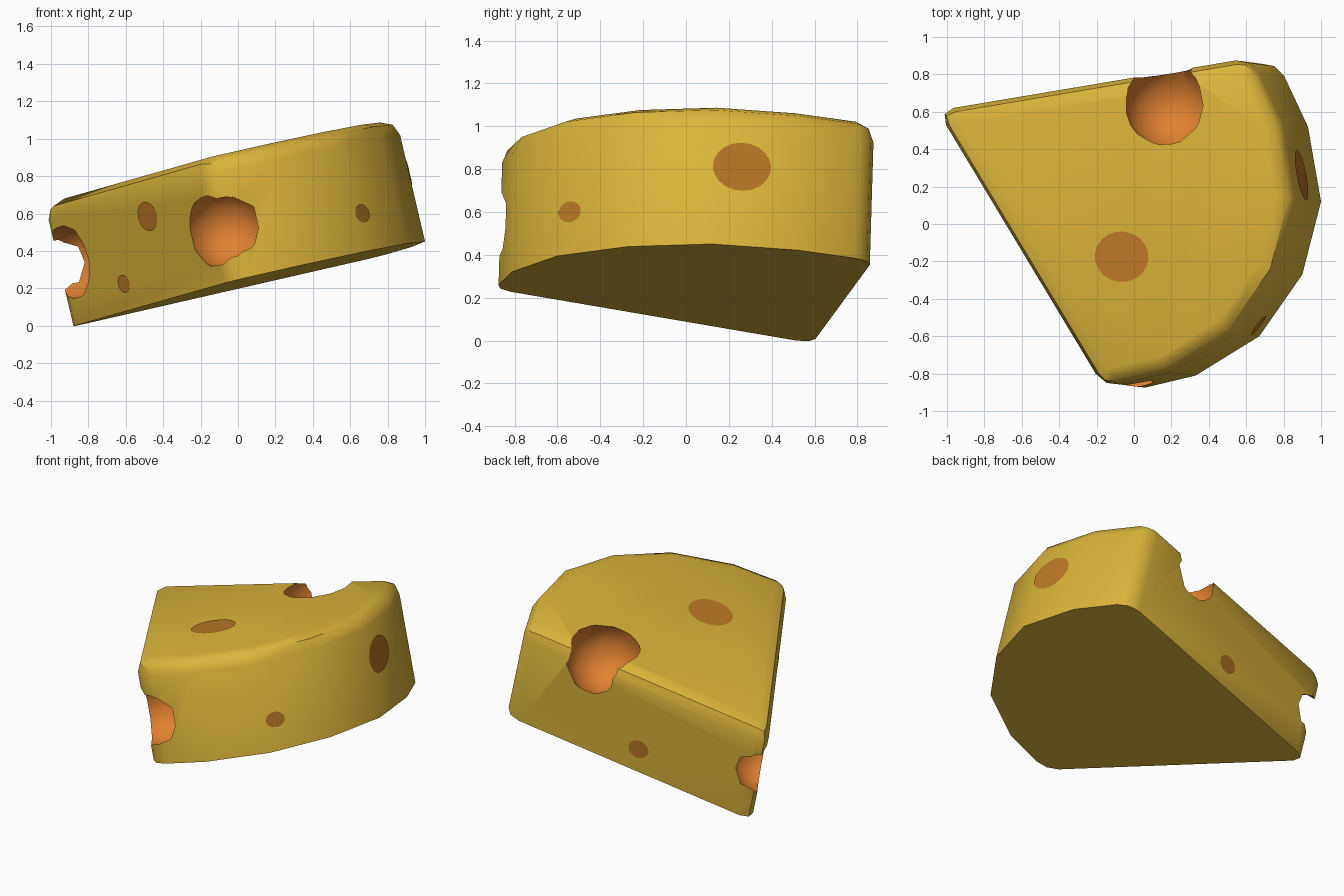
import bpy, bmesh, math
from mathutils import Vector
from mathutils.bvhtree import BVHTree

if "Cube" in bpy.data.objects:
    bpy.data.objects.remove(bpy.data.objects["Cube"])


def material(name, rgb):
    m = bpy.data.materials.new(name)
    m.diffuse_color = (*rgb, 1)
    m.use_nodes = True
    m.node_tree.nodes["Principled BSDF"].inputs["Base Color"].default_value = m.diffuse_color
    return m


CHEESE = material("cheese yellow", (0.71, 0.46, 0.043))
INSIDE = material("hole orange", (0.75, 0.22, 0.03))
SPOT = material("spot brown", (0.49, 0.185, 0.018))

# tilted base plane: z = SX * (x + .87) + SY * (y - .55)
SX, SY, THICK = 0.234, -0.03, 0.675
UP = Vector((-SX, -SY, 1)).normalized()


def base(x, y):
    return Vector((x, y, SX * (x + 0.87) + SY * (y - 0.55)))


def add_object(name, bm, mats):
    bmesh.ops.recalc_face_normals(bm, faces=bm.faces)
    me = bpy.data.meshes.new(name)
    bm.to_mesh(me)
    ob = bpy.data.objects.new(name, me)
    bpy.context.collection.objects.link(ob)
    for m in mats:
        me.materials.append(m)
    return ob


def activate(ob):
    bpy.ops.object.select_all(action='DESELECT')
    ob.select_set(True)
    bpy.context.view_layer.objects.active = ob


# wedge body: three sharp corners plus a faceted rind arc
outline = [(-0.918, 0.589), (-0.025, -0.895), (0.33, -0.81), (0.67, -0.60),
           (0.90, -0.27), (1.0, 0.12), (0.93, 0.52), (0.765, 0.872)]
corners = (0, 1, 7)
bm = bmesh.new()
low = [bm.verts.new(base(*p)) for p in outline]
high = [bm.verts.new(base(*p) + UP * THICK) for p in outline]
n = len(outline)
bm.faces.new(low[::-1])
bm.faces.new(high)
for i in range(n):
    j = (i + 1) % n
    bm.faces.new((low[i], low[j], high[j], high[i]))
edges = [bm.edges.get((high[i], high[(i + 1) % n])) for i in range(n)]
edges += [bm.edges.get((low[i], high[i])) for i in corners]
bmesh.ops.bevel(bm, geom=edges, offset=0.09, segments=2, profile=0.5,
                affect='EDGES', clamp_overlap=False)
bmesh.ops.recalc_face_normals(bm, faces=bm.faces)
bvh = BVHTree.FromBMesh(bm)
body = add_object("cheese_wedge", bm, [CHEESE, INSIDE])
bm.free()

# spherical holes carved from the edges
for centre, r in (((0.185, 0.635, 0.83), 0.247),
                  ((-0.07, -0.73, 0.52), 0.222),
                  ((-0.905, 0.45, 0.34), 0.205)):
    sb = bmesh.new()
    bmesh.ops.create_icosphere(sb, subdivisions=2, radius=r)
    bmesh.ops.translate(sb, verts=sb.verts, vec=centre)
    for f in sb.faces:
        f.material_index = 1
    cutter = add_object("hole_cutter", sb, [CHEESE, INSIDE])
    sb.free()
    cutter.hide_render = True
    mod = body.modifiers.new("hole", 'BOOLEAN')
    mod.operation = 'DIFFERENCE'
    mod.solver = 'EXACT'
    mod.object = cutter
    activate(body)
    bpy.ops.object.modifier_apply(modifier=mod.name)
    bpy.data.objects.remove(cutter)

activate(body)
bpy.ops.object.shade_smooth_by_angle(angle=math.radians(45))


# painted spots: thin discs wrapped onto the surface
def spot(name, start, direction, ru, rv, seg=20, rings=5):
    hit, nor, _, _ = bvh.ray_cast(Vector(start), Vector(direction))
    u = Vector((0, 0, 1)).cross(nor).normalized()
    v = nor.cross(u)

    def wrap(a, b):
        p = hit + u * a + v * b
        h = bvh.ray_cast(p + nor * 0.3, -nor)[0]
        return (h or p) + nor * 0.005

    sb = bmesh.new()
    mid = sb.verts.new(wrap(0, 0))
    prev = None
    for k in range(1, rings + 1):
        s = k / rings
        ring = [sb.verts.new(wrap(ru * s * math.cos(t * math.tau / seg),
                                  rv * s * math.sin(t * math.tau / seg)))
                for t in range(seg)]
        for i in range(seg):
            j = (i + 1) % seg
            if prev:
                sb.faces.new((prev[i], ring[i], ring[j], prev[j]))
            else:
                sb.faces.new((mid, ring[i], ring[j]))
        prev = ring
    ob = add_object(name, sb, [SPOT])
    # keep the disc facing outward
    if ob.data.polygons[0].normal.dot(nor) < 0:
        ob.data.flip_normals()
    sb.free()
    activate(ob)
    bpy.ops.object.shade_smooth_by_angle(angle=math.radians(45))


spot("top_spot", (-0.065, -0.175, 3), (0, 0, -1), 0.135, 0.148)
spot("rind_spot_large", (3, 0.26, 0.81), (-1, 0, 0), 0.138, 0.115)
spot("rind_spot_small", (3, -0.54, 0.6), (-1, 0, 0), 0.064, 0.05)
spot("side_spot_upper", (-0.48, -3, 0.585), (0, 1, 0), 0.095, 0.08)
spot("side_spot_lower", (-0.607, -3, 0.225), (0, 1, 0), 0.058, 0.05)
spot("back_spot", (-0.15, 3, 0.33), (0, -1, 0), 0.07, 0.062)
